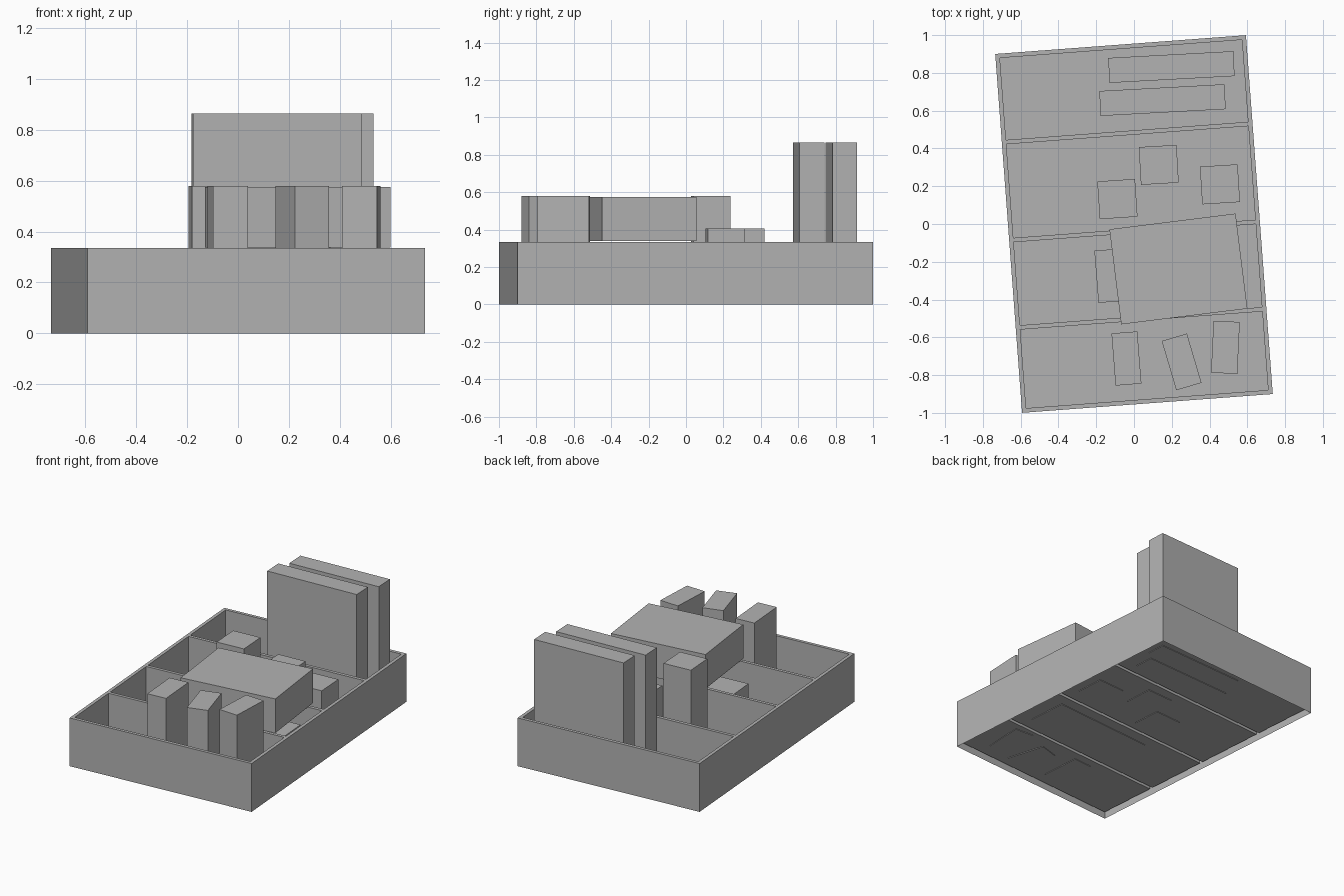
import bpy
import bmesh
from math import radians
from mathutils import Matrix

if "Cube" in bpy.data.objects:
    bpy.data.objects.remove(bpy.data.objects["Cube"], do_unlink=True)

grey = bpy.data.materials.new("plain_grey")
grey.use_nodes = True
COLOUR = (0.45, 0.45, 0.45, 1)
grey.diffuse_color = COLOUR
grey.node_tree.nodes["Principled BSDF"].inputs["Base Color"].default_value = COLOUR

RIM, FLOOR, WALL = 0.335, 0.03, 0.023
WIDTH = 1.331


def finish(bm, name):
    bmesh.ops.recalc_face_normals(bm, faces=bm.faces[:])
    mesh = bpy.data.meshes.new(name)
    bm.to_mesh(mesh)
    bm.free()
    mesh.materials.append(grey)
    obj = bpy.data.objects.new(name, mesh)
    bpy.context.scene.collection.objects.link(obj)
    return obj


def block(name, x, y, width, depth, top, angle, bottom=FLOOR - 0.004):
    """Upright box turned about its own centre."""
    bm = bmesh.new()
    bmesh.ops.create_cube(bm, size=1, matrix=Matrix.Diagonal((width, depth, top - bottom, 1)))
    obj = finish(bm, name)
    obj.location = (x, y, (top + bottom) / 2)
    obj.rotation_euler.z = radians(angle)


def tray(angle):
    """Thin shell, open underneath, with four compartments sunk from the rim."""
    compartments = (0.417, 0.441, 0.497, 0.435)  # front to back
    xs = [-WIDTH / 2, WALL - WIDTH / 2, WIDTH / 2 - WALL, WIDTH / 2]
    ys = [-(sum(compartments) + 5 * WALL) / 2]
    for length in compartments:
        ys.append(ys[-1] + WALL)
        ys.append(ys[-1] + length)
    ys.append(ys[-1] + WALL)

    bm = bmesh.new()
    grid = [[bm.verts.new((x, y, RIM)) for x in xs] for y in ys]
    cells = []
    for j in range(len(ys) - 1):
        for i in range(len(xs) - 1):
            face = bm.faces.new((grid[j][i], grid[j][i + 1], grid[j + 1][i + 1], grid[j + 1][i]))
            if i == 1 and j % 2 == 1:
                cells.append(face)

    # outer sides
    border = [e for e in bm.edges if e.is_boundary]
    skirt = bmesh.ops.extrude_edge_only(bm, edges=border)["geom"]
    for v in skirt:
        if isinstance(v, bmesh.types.BMVert):
            v.co.z = 0

    # compartment sides and floors
    sunk = bmesh.ops.extrude_face_region(bm, geom=cells)["geom"]
    for v in sunk:
        if isinstance(v, bmesh.types.BMVert):
            v.co.z = FLOOR
    bmesh.ops.delete(bm, geom=[f for f in cells if f.is_valid], context="FACES_ONLY")

    # merge the rim strips into one clean face per strip
    bmesh.ops.dissolve_limit(bm, angle_limit=0.01, verts=bm.verts[:], edges=bm.edges[:])
    finish(bm, "compartment_tray").rotation_euler.z = radians(angle)


tray(4.28)

# tall slabs at the back
block("tall_slab_back", 0.198, 0.831, 0.663, 0.132, 0.865, 3.1)
block("tall_slab_front", 0.151, 0.656, 0.663, 0.132, 0.865, 3.1)

# square blocks in the second compartment
block("low_square_block_middle", 0.131, 0.313, 0.2, 0.2, 0.405, 3.3)
block("low_square_block_left", 0.455, 0.21, 0.2, 0.2, 0.405, 3.6)
block("high_square_block", -0.088, 0.132, 0.2, 0.2, 0.58, 3.8)

# wide box resting over the third compartment, with a flat block beneath
block("wide_box", 0.235, -0.238, 0.673, 0.507, 0.575, 7.1, bottom=0.338)
block("flat_block", 0.175, -0.25, 0.75, 0.277, 0.24, 4.5)

# upright boxes at the front
block("upright_box_right", -0.04, -0.712, 0.137, 0.277, 0.58, 4.5)
block("upright_box_middle", 0.252, -0.73, 0.139, 0.272, 0.58, 16.5)
block("upright_box_left", 0.484, -0.653, 0.139, 0.275, 0.58, -2.7)
